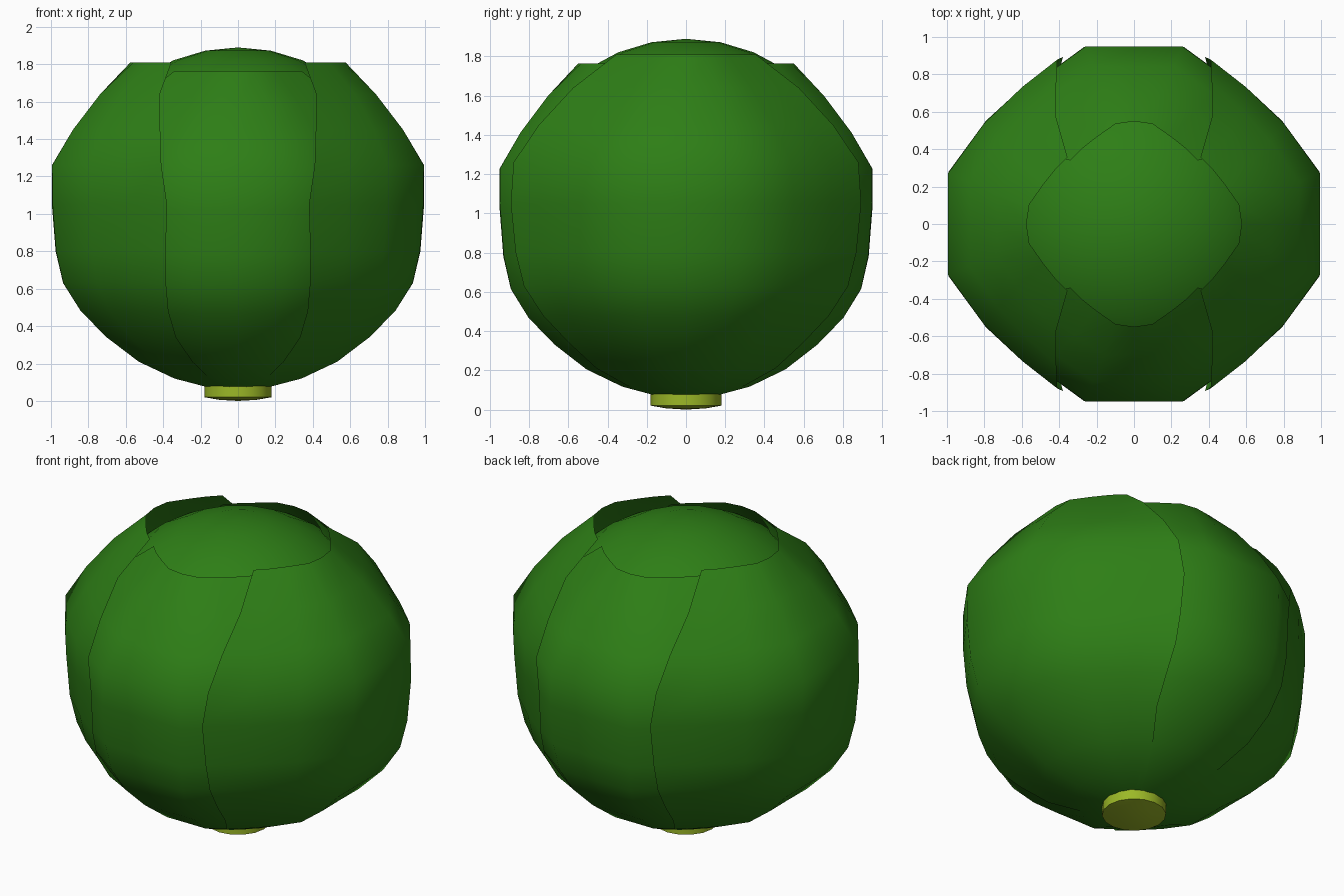
import bpy, bmesh
from math import sin, cos, pi, radians

if "Cube" in bpy.data.objects:
    bpy.data.objects.remove(bpy.data.objects["Cube"])


def material(name, rgb):
    m = bpy.data.materials.new(name)
    m.diffuse_color = (*rgb, 1)
    m.use_nodes = True
    m.node_tree.nodes["Principled BSDF"].inputs["Base Color"].default_value = m.diffuse_color
    return m


green = material("leaf_green", (0.027, 0.21, 0.008))
lime = material("stem_lime", (0.33, 0.48, 0.02))


def finish(bm, name, mat):
    bmesh.ops.recalc_face_normals(bm, faces=bm.faces)
    for f in bm.faces:
        f.smooth = True
    me = bpy.data.meshes.new(name)
    bm.to_mesh(me)
    bm.free()
    me.materials.append(mat)
    ob = bpy.data.objects.new(name, me)
    bpy.context.collection.objects.link(ob)
    return ob


# Inner heart of the head
bm = bmesh.new()
bmesh.ops.create_uvsphere(bm, u_segments=16, v_segments=16, radius=0.9)
bmesh.ops.translate(bm, verts=bm.verts, vec=(0, 0, 0.99))
finish(bm, "heart", green)

# Leaf rows: radius, height, half angle of the leaf
ROWS = [(0.02, 0.055, 62), (0.15, 0.07, 63), (0.34, 0.12, 63), (0.53, 0.21, 62),
        (0.7, 0.34, 61), (0.84, 0.48, 63), (0.935, 0.63, 65), (0.975, 0.8, 66),
        (0.995, 1.05, 67), (0.995, 1.26, 65), (0.88, 1.45, 61), (0.73, 1.64, 54),
        (0.575, 1.81, 45)]
# Leaf columns: fraction of the half angle, bulge, bulge on the top rim
HALF = [(0.235, 1.035, 0.99), (0.52, 0.97, 0.92), (0.78, 0.95, 0.89), (1, 0.975, 0.875)]
COLS = [(-f, b, t) for f, b, t in reversed(HALF)] + [(0, 1.0, 1.0)] + HALF


def leaf(name, turn, sxy, sz):
    bm = bmesh.new()
    grid = []
    for i, (r, z, half) in enumerate(ROWS):
        row = []
        for f, bulge, rim in COLS:
            k = rim if i == len(ROWS) - 1 else bulge
            a = radians(turn + f * half)
            row.append(bm.verts.new((r * k * sxy * cos(a), r * k * sxy * sin(a), z * sz)))
        grid.append(row)
    for lo, hi in zip(grid, grid[1:]):
        for j in range(len(COLS) - 1):
            bm.faces.new((lo[j], lo[j + 1], hi[j + 1], hi[j]))
    ob = finish(bm, name, green)
    # orient the open sheet outward
    if sum(p.normal.dot(p.center) for p in ob.data.polygons) < 0:
        ob.data.flip_normals()


leaf("right_leaf", 0, 1, 1)
leaf("left_leaf", 180, 1, 1)
leaf("front_leaf", -90, 0.955, 0.975)
leaf("back_leaf", 90, 0.955, 0.975)

# Cut stem with a slightly domed base
bm = bmesh.new()
N = 16
rings = [[bm.verts.new((r * cos(2 * pi * i / N), r * sin(2 * pi * i / N), z)) for i in range(N)]
         for r, z in [(0.18, 0.14), (0.18, 0.02), (0.1, 0.006)]]
for a, b in zip(rings, rings[1:]):
    for i in range(N):
        bm.faces.new((a[i], a[(i + 1) % N], b[(i + 1) % N], b[i]))
bm.faces.new(rings[0])
tip = bm.verts.new((0, 0, 0))
for i in range(N):
    bm.faces.new((rings[-1][i], rings[-1][(i + 1) % N], tip))
stem = finish(bm, "stem", lime)
bpy.context.view_layer.objects.active = stem
stem.select_set(True)
bpy.ops.object.shade_smooth_by_angle(angle=radians(40))
